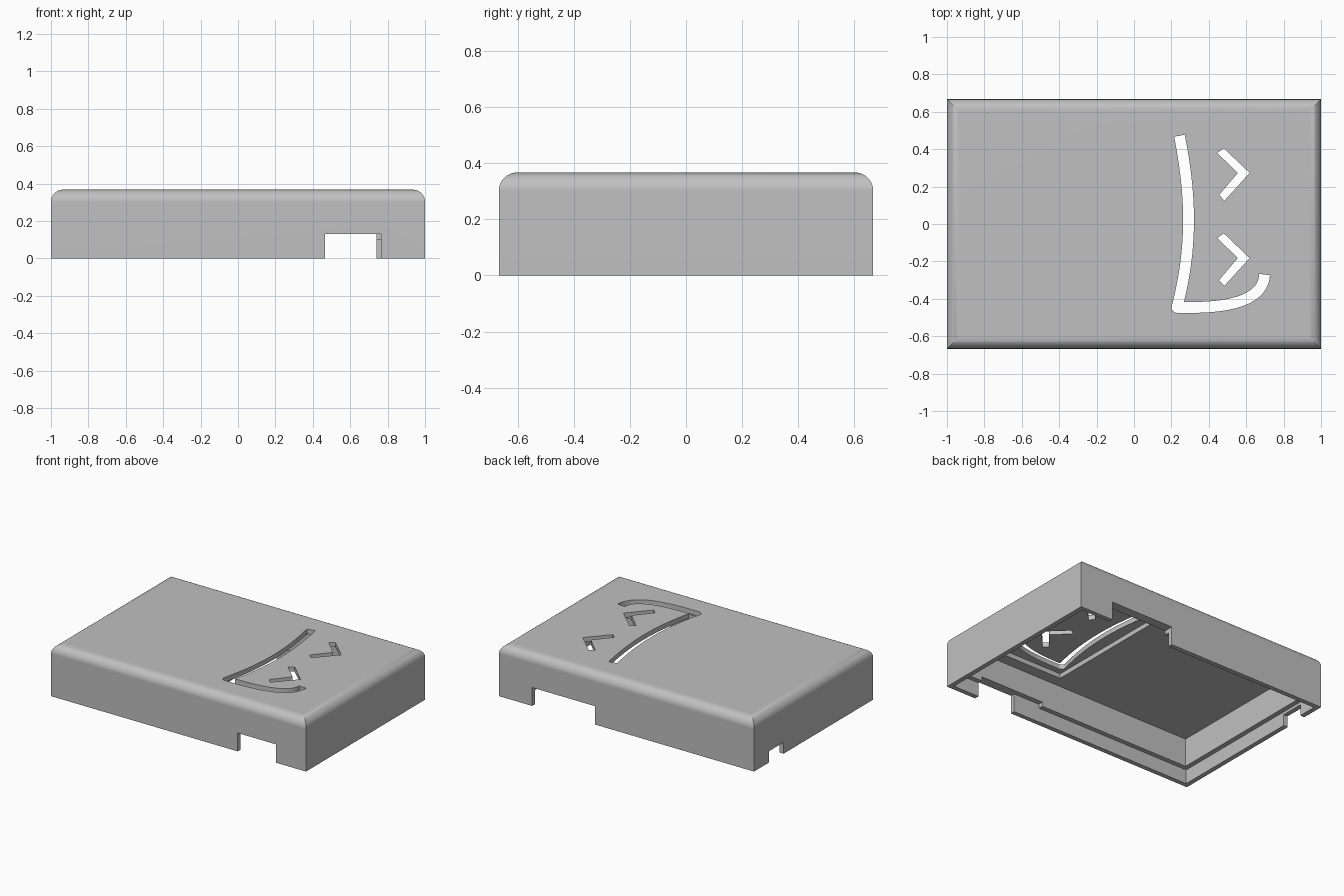
import bpy, bmesh
from math import cos, sin, pi, radians
from mathutils import Vector
from mathutils.geometry import interpolate_bezier

if "Cube" in bpy.data.objects:
    bpy.data.objects.remove(bpy.data.objects["Cube"])

HALF_X, HALF_Y, HEIGHT = 1.0, 0.667, 0.367
LIP, WALL, LEDGE, CEILING, ROUND = 0.033, 0.067, 0.1, 0.3, 0.065

grey = bpy.data.materials.new("plastic grey")
grey.use_nodes = True
colour = (0.53, 0.53, 0.53, 1)
grey.diffuse_color = colour
grey.node_tree.nodes["Principled BSDF"].inputs["Base Color"].default_value = colour


def loft(name, rings):
    """Closed solid through rings that all have the same number of points."""
    bm = bmesh.new()
    loops = [[bm.verts.new(p) for p in ring] for ring in rings]
    for a, b in zip(loops, loops[1:]):
        for i in range(len(a)):
            j = (i + 1) % len(a)
            bm.faces.new((a[i], a[j], b[j], b[i]))
    bm.faces.new(loops[0][::-1])
    bm.faces.new(loops[-1])
    bmesh.ops.recalc_face_normals(bm, faces=bm.faces)
    mesh = bpy.data.meshes.new(name)
    bm.to_mesh(mesh)
    bm.free()
    mesh.materials.append(grey)
    obj = bpy.data.objects.new(name, mesh)
    bpy.context.collection.objects.link(obj)
    return obj


def prism(name, outline, z0, z1):
    return loft(name, [[(x, y, z) for x, y in outline] for z in (z0, z1)])


def block(name, x0, x1, y0, y1, z0, z1):
    return prism(name, [(x0, y0), (x1, y0), (x1, y1), (x0, y1)], z0, z1)


def stroke(name, controls, half_width):
    """Slot of constant width along a bezier curve."""
    p = interpolate_bezier(*[Vector(c) for c in controls], 24)
    left, right = [], []
    for i, point in enumerate(p):
        t = (p[min(i + 1, len(p) - 1)] - p[max(i - 1, 0)]).normalized()
        side = Vector((-t.y, t.x)) * half_width
        left.append(point + side)
        right.append(point - side)
    return prism(name, left + right[::-1], 0.2, 0.5)


def ring(inset, z):
    x, y = HALF_X - inset, HALF_Y - inset
    return [(-x, -y, z), (x, -y, z), (x, y, z), (-x, y, z)]


# Hollow shell: ceiling, inner wall, ledge, thin lip, outer wall, rounded top
rings = [ring(WALL, CEILING), ring(WALL, LEDGE), ring(LIP, LEDGE),
         ring(LIP, 0), ring(0, 0)]
for i in range(13):
    a = i / 12 * pi / 2
    rings.append(ring(ROUND * (1 - cos(a)), HEIGHT - ROUND + ROUND * sin(a)))
case = loft("case_cover", rings)

# Thinned pocket and port openings
NOTCH = 0.13
cutters = [
    block("ceiling_pocket", 0.18, 0.85, -0.52, 0.55, 0.2, 0.333),
    block("front_port", 0.465, 0.765, -0.8, -0.5, -0.1, NOTCH),
    block("front_port_relief", 0.26, 0.6, -0.636, -0.5, -0.1, NOTCH),
    block("back_port", 0.245, 0.74, 0.5, 0.8, -0.1, NOTCH),
    block("side_port", -1.1, -0.9, 0.335, 0.5, -0.1, 0.08),
]

# Face-like cutout: long curve, hooked curve, round corner, two chevrons
corner = Vector((0.23, -0.446))
cutters += [
    stroke("long_slot", [(0.243, 0.472), (0.3, 0.18), (0.32, -0.1), corner], 0.029),
    stroke("hook_slot", [corner, (0.42, -0.45), (0.69, -0.44), (0.698, -0.27)], 0.029),
    prism("corner_slot", [(corner.x + 0.0292 * cos(i * pi / 8),
                           corner.y + 0.0292 * sin(i * pi / 8)) for i in range(16)], 0.2, 0.5),
]
chevron = [(0.445, 0.38), (0.48, 0.405), (0.618, 0.273),
           (0.484, 0.125), (0.455, 0.155), (0.555, 0.273)]
for name, dy in (("upper_chevron", 0), ("lower_chevron", -0.455)):
    cutters.append(prism(name, [(x, y + dy) for x, y in chevron], 0.2, 0.5))

# Cut everything out, then drop the cutters
bpy.context.view_layer.objects.active = case
case.select_set(True)
for cutter in cutters:
    cutter.hide_render = True
    mod = case.modifiers.new(cutter.name, "BOOLEAN")
    mod.operation, mod.solver, mod.object = "DIFFERENCE", "EXACT", cutter
    bpy.ops.object.modifier_apply(modifier=mod.name)
    bpy.data.objects.remove(cutter)

bpy.ops.object.shade_smooth_by_angle(angle=radians(30))
weighted = case.modifiers.new("weighted_normals", "WEIGHTED_NORMAL")
weighted.keep_sharp = True
